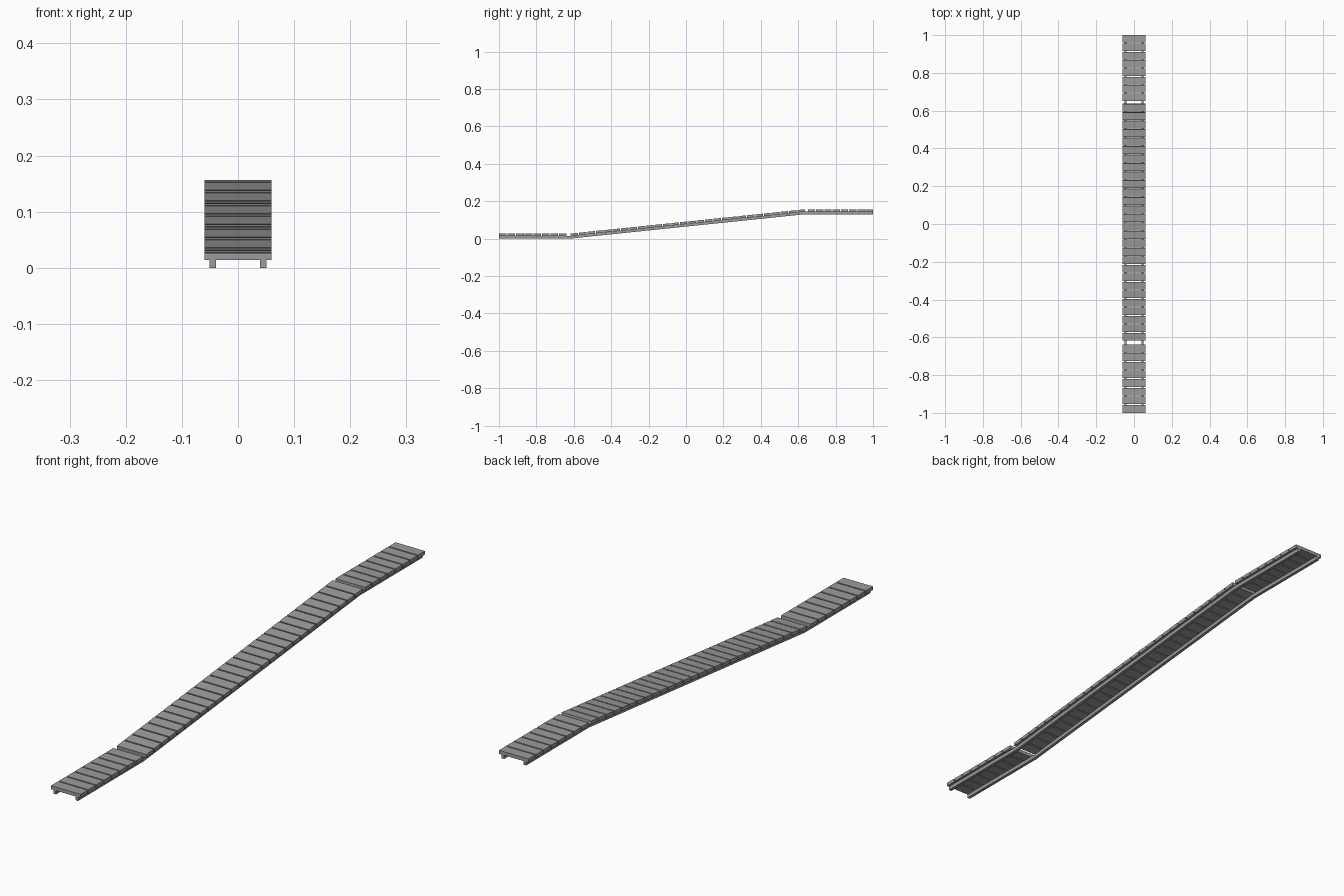
import bpy, bmesh, math
from mathutils import Matrix, Vector

if "Cube" in bpy.data.objects:
    bpy.data.objects.remove(bpy.data.objects["Cube"])

RAIL_H, PLANK_T, PLANK_W = 0.0135, 0.0130, 0.12
GAP = 0.0048
RISE = 0.130
Y0, Y1 = -0.62, 0.635          # bends in the walkway
SLOPE = math.atan2(RISE, Y1 - Y0)

dark = bpy.data.materials.new("dark_grey")
dark.diffuse_color = (0.33, 0.33, 0.33, 1)
dark.use_nodes = True
dark.node_tree.nodes["Principled BSDF"].inputs["Base Color"].default_value = dark.diffuse_color


def finish(bm, name):
    bmesh.ops.recalc_face_normals(bm, faces=bm.faces)
    me = bpy.data.meshes.new(name)
    bm.to_mesh(me)
    bm.free()
    me.materials.append(dark)
    ob = bpy.data.objects.new(name, me)
    bpy.context.collection.objects.link(ob)
    return ob


# Side rails: one bent strip extruded across x
def rail(name, x0, x1):
    path = [(-1, 0), (Y0, 0), (Y1, RISE), (1, RISE)]
    bm = bmesh.new()
    rings = []
    for y, z in path:
        rings.append([bm.verts.new((x, y, z + dz)) for x, dz in
                      ((x0, 0), (x1, 0), (x1, RAIL_H), (x0, RAIL_H))])
    for a, b in zip(rings, rings[1:]):
        for i in range(4):
            j = (i + 1) % 4
            bm.faces.new((a[i], a[j], b[j], b[i]))
    bm.faces.new(rings[0])
    bm.faces.new(rings[-1])
    return finish(bm, name)


# Row of planks filling ya..yb, laid along a slope
def planks(name, ya, yb, z, angle, count):
    bm = bmesh.new()
    pitch = ((yb - ya) / math.cos(angle) + GAP) / count
    depth = pitch - GAP
    base = Matrix.Translation((0, ya, z)) @ Matrix.Rotation(angle, 4, 'X')
    for i in range(count):
        centre = Vector((0, i * pitch + depth / 2, PLANK_T / 2))
        bmesh.ops.create_cube(bm, size=1, matrix=base @ Matrix.Translation(centre)
                              @ Matrix.Diagonal((PLANK_W, depth, PLANK_T, 1)))
    return finish(bm, name)


rail("left_rail", -0.0505, -0.0390)
rail("right_rail", 0.0390, 0.0505)

planks("lower_planks", -1, -0.638, RAIL_H, 0, 8)
planks("ramp_planks", -0.616, 0.637, RAIL_H + 0.004 * math.tan(SLOPE), SLOPE, 28)
planks("upper_planks", 0.651, 1, RISE + RAIL_H, 0, 8)
